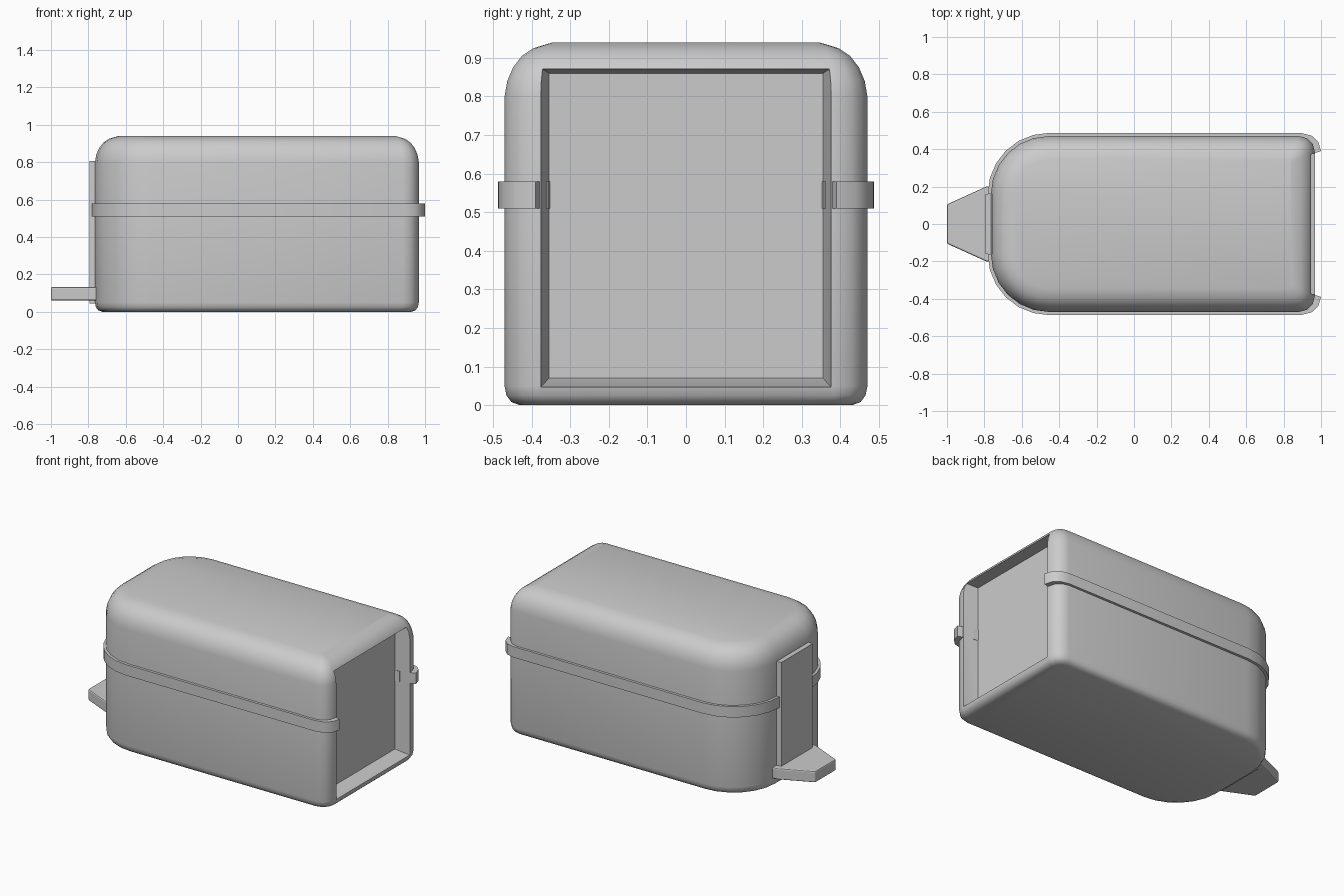
import bpy, bmesh, math

if "Cube" in bpy.data.objects:
    bpy.data.objects.remove(bpy.data.objects["Cube"])


def finish(name, bm, smooth=True):
    bmesh.ops.recalc_face_normals(bm, faces=bm.faces)
    mesh = bpy.data.meshes.new(name)
    bm.to_mesh(mesh)
    bm.free()
    ob = bpy.data.objects.new(name, mesh)
    bpy.context.collection.objects.link(ob)
    if smooth:
        smooth_object(ob)
    return ob


def smooth_object(ob):
    bpy.ops.object.select_all(action='DESELECT')
    ob.select_set(True)
    bpy.context.view_layer.objects.active = ob
    bpy.ops.object.shade_smooth_by_angle(angle=math.radians(35))


def loft(name, rings, smooth=True, closed=False):
    """Bridge equal-length rings; cap both ends, or join last to first."""
    bm = bmesh.new()
    vs = [[bm.verts.new(p) for p in r] for r in rings]
    n = len(vs[0])
    pairs = list(zip(vs, vs[1:])) + ([(vs[-1], vs[0])] if closed else [])
    for a, b in pairs:
        for i in range(n):
            j = (i + 1) % n
            bm.faces.new((a[i], a[j], b[j], b[i]))
    if not closed:
        bm.faces.new(vs[0])
        bm.faces.new(vs[-1])
    return finish(name, bm, smooth)


def half_outline(inset):
    """+y half of the plan, from the front corner to the rounded back."""
    pts = []
    y, x1, x0 = 0.47 - inset, 0.967 - inset, -0.765 + inset
    rf, rb = max(0.085 - inset * 0.55, 0.01), 0.31 - inset
    for k in range(4):
        a = math.radians(30 * k)
        pts.append((x1 - rf + rf * math.cos(a), y - rf + rf * math.sin(a)))
    for k in range(7):
        a = math.radians(90 + 15 * k)
        pts.append((x0 + rb + rb * math.cos(a), y - rb + rb * math.sin(a)))
    return pts


def ring(inset, z):
    h = half_outline(inset)
    return [(x, y, z) for x, y in h] + [(x, -y, z) for x, y in reversed(h)]


# body shell with soft top and tight bottom edge
profile = [(0.04, 0), (0.018, 0.008), (0.005, 0.025), (0, 0.05), (0, 0.80),
           (0.007, 0.84), (0.022, 0.875), (0.045, 0.905), (0.075, 0.925), (0.125, 0.94)]
body = loft("body", [ring(i, z) for i, z in profile], smooth=False)


# tapered front recess
def rect(x, w, z0, z1):
    return [(x, -w, z0), (x, w, z0), (x, w, z1), (x, -w, z1)]


cutter = loft("recess_cutter", [rect(0.875, 0.355, 0.07, 0.86),
                                rect(0.965, 0.376, 0.047, 0.874),
                                rect(1.1, 0.376, 0.047, 0.874)], smooth=False)
cutter.hide_render = True
cutter.hide_viewport = True
mod = body.modifiers.new("recess", 'BOOLEAN')
mod.operation = 'DIFFERENCE'
mod.solver = 'EXACT'
mod.object = cutter
bpy.context.view_layer.objects.active = body
body.select_set(True)
bpy.ops.object.modifier_apply(modifier=mod.name)
bpy.data.objects.remove(cutter)
smooth_object(body)

# strap around the body with hooked front ends
outer = [(1.0, 0.39), (0.985, 0.44), (0.95, 0.472), (0.895, 0.486)] + half_outline(-0.017)[4:]
inner = [(0.962, 0.378), (0.955, 0.41), (0.935, 0.435), (0.895, 0.463)] + half_outline(0.006)[4:]
half = [[(*o, 0.51), (*o, 0.58), (*i, 0.58), (*i, 0.51)] for o, i in zip(outer, inner)]
other = [[(x, -y, z) for x, y, z in s] for s in reversed(half)]
loft("strap", half + other)

# strap tabs inside the recess
for side, s in (("left", 1), ("right", -1)):
    loft("strap_tab_" + side,
         [[(x, s * y, z) for x, y in ((0.87, 0.352), (0.905, 0.358), (0.905, 0.38), (0.87, 0.38))]
          for z in (0.51, 0.58)], smooth=False)

# back panel
loft("back_panel", [[(-0.755, -0.165, z), (-0.755, 0.165, z),
                     (-0.795, 0.16, z), (-0.795, -0.16, z)] for z in (0.045, 0.805)], smooth=False)

# tapered back step with eased edges
step = loft("back_step", [[(-0.74, -0.2, z), (-0.79, -0.2, z), (-1, -0.105, z),
                           (-1, 0.105, z), (-0.79, 0.2, z), (-0.74, 0.2, z)]
                          for z in (0.06, 0.133)], smooth=False)
bev = step.modifiers.new("eased_edges", 'BEVEL')
bev.width = 0.008
bev.segments = 2
